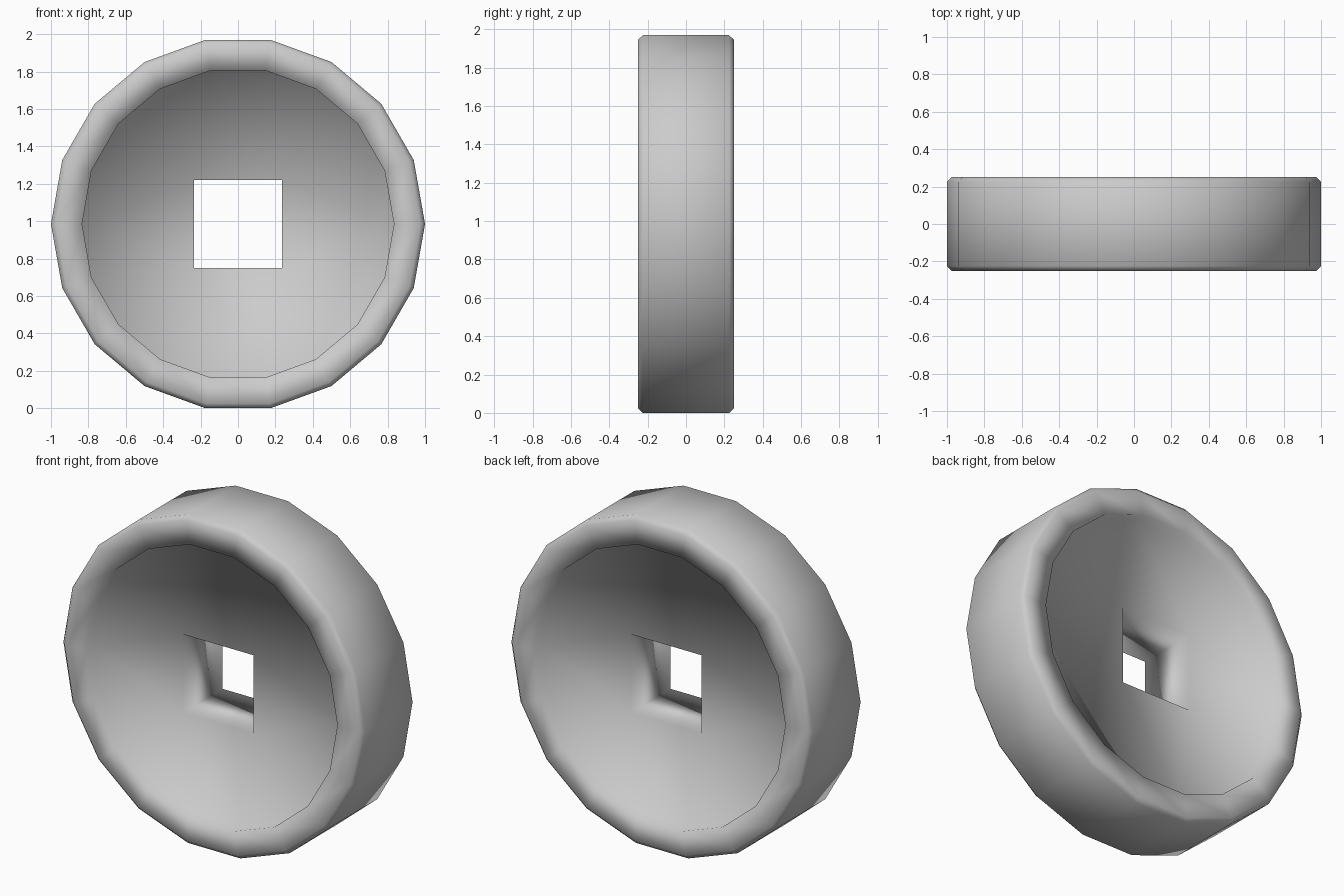
import bpy, bmesh, math

cube = bpy.data.objects.get("Cube")
if cube:
    bpy.data.objects.remove(cube, do_unlink=True)

SIDES = 18
CENTRE_Z = math.cos(math.pi / SIDES)   # the wheel rests on one flat side
HOLE = 0.235                           # half width of the axle hole
FACE_Y = 0.1875                        # depth of the recessed faces

grey = bpy.data.materials.new("grey_stone")
grey.use_nodes = True
colour = (0.6, 0.6, 0.6, 1)
grey.diffuse_color = colour
grey.node_tree.nodes["Principled BSDF"].inputs["Base Color"].default_value = colour

bm = bmesh.new()


def ring(radius, y):
    """Verts at even angles around the wheel's axle."""
    angles = [math.tau * i / SIDES for i in range(SIDES)]
    return [bm.verts.new((radius * math.cos(a), y, CENTRE_Z + radius * math.sin(a))) for a in angles]


def square(y):
    corners = [(1, 1), (-1, 1), (-1, -1), (1, -1)]
    return [bm.verts.new((HOLE * sx, y, CENTRE_Z + HOLE * sz)) for sx, sz in corners]


def loft(a, b):
    n = len(a)
    for i in range(n):
        bm.faces.new((a[i], a[(i + 1) % n], b[(i + 1) % n], b[i]))


def loop_edges(verts):
    return [bm.edges.get((verts[i - 1], verts[i])) for i in range(len(verts))]


# Raised rim, chamfered tread and the mirrored rim behind
half_profile = [(0.834, -FACE_Y), (0.834, -0.25), (0.975, -0.25), (1.0, -0.225)]
profile = half_profile + [(r, -y) for r, y in reversed(half_profile)]
rings = [ring(r, y) for r, y in profile]
for a, b in zip(rings, rings[1:]):
    loft(a, b)

# Square axle hole
front, back = square(-FACE_Y), square(FACE_Y)
loft(front, back)

# Recessed faces between rim and hole
for outer, inner in ((rings[0], front), (rings[-1], back)):
    bmesh.ops.triangle_fill(bm, use_beauty=True, edges=loop_edges(outer) + loop_edges(inner))

bmesh.ops.recalc_face_normals(bm, faces=bm.faces)
for f in bm.faces:
    f.smooth = True

mesh = bpy.data.meshes.new("wheel")
bm.to_mesh(mesh)
bm.free()
mesh.materials.append(grey)
wheel = bpy.data.objects.new("wheel", mesh)
bpy.context.collection.objects.link(wheel)
